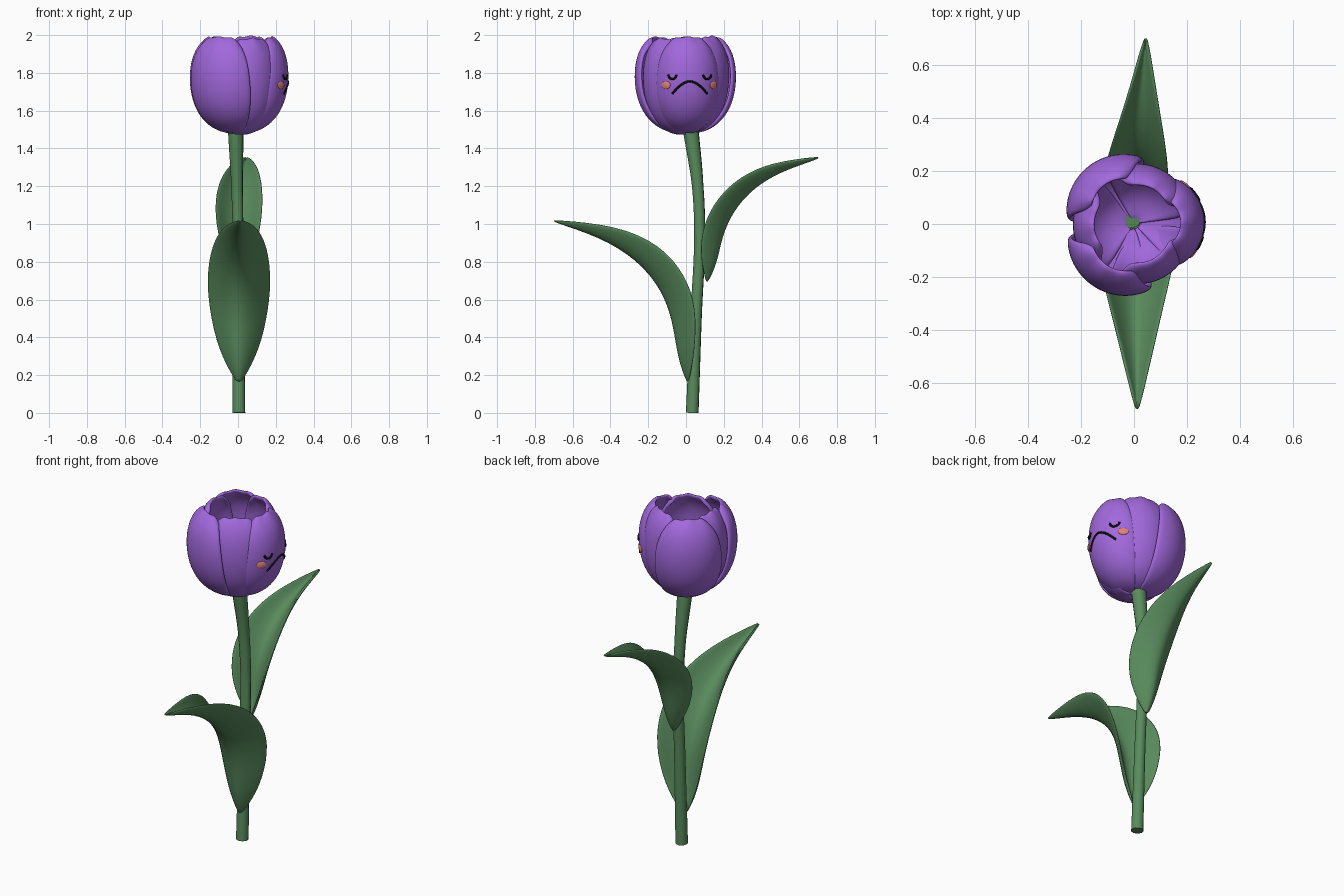
import bpy, math
from mathutils import Vector

if "Cube" in bpy.data.objects:
    bpy.data.objects.remove(bpy.data.objects["Cube"])


def material(name, rgb):
    m = bpy.data.materials.new(name)
    m.diffuse_color = (*rgb, 1)
    m.use_nodes = True
    m.node_tree.nodes["Principled BSDF"].inputs["Base Color"].default_value = m.diffuse_color
    return m


PURPLE = material("petal_purple", (0.36, 0.14, 0.72))
GREEN = material("leaf_green", (0.10, 0.26, 0.11))
BLACK = material("face_black", (0.005, 0.005, 0.005))
PINK = material("cheek_pink", (0.75, 0.22, 0.20))


def sheet(name, rows, mat, thickness, offset):
    """Smooth thickened surface lofted through rows of points."""
    n = len(rows[0])
    faces = [(i * n + j, i * n + j + 1, (i + 1) * n + j + 1, (i + 1) * n + j)
             for i in range(len(rows) - 1) for j in range(n - 1)]
    me = bpy.data.meshes.new(name)
    me.from_pydata([p for r in rows for p in r], [], faces)
    me.materials.append(mat)
    for p in me.polygons:
        p.use_smooth = True
    ob = bpy.data.objects.new(name, me)
    bpy.context.collection.objects.link(ob)
    sol = ob.modifiers.new("thickness", 'SOLIDIFY')
    sol.thickness, sol.offset = thickness, offset
    sub = ob.modifiers.new("smooth", 'SUBSURF')
    sub.levels = sub.render_levels = 2
    return ob


def tube(name, pts, radius, mat, scales=None):
    """Round tube along a smooth path, converted to a mesh."""
    cu = bpy.data.curves.new(name, 'CURVE')
    cu.dimensions = '3D'
    cu.bevel_depth, cu.bevel_resolution, cu.use_fill_caps = radius, 4, True
    sp = cu.splines.new('BEZIER')
    sp.bezier_points.add(len(pts) - 1)
    for i, (b, p) in enumerate(zip(sp.bezier_points, pts)):
        b.co = p
        b.handle_left_type = b.handle_right_type = 'AUTO'
        b.radius = scales[i] if scales else 1
    cu.materials.append(mat)
    ob = bpy.data.objects.new(name, cu)
    bpy.context.collection.objects.link(ob)
    bpy.ops.object.select_all(action='DESELECT')
    ob.select_set(True)
    bpy.context.view_layer.objects.active = ob
    bpy.ops.object.convert(target='MESH')
    bpy.ops.object.shade_smooth_by_angle()
    return bpy.context.object


# Stem
tube("stem", [(0.005, 0.033, 0), (0.003, 0.053, 0.5), (0, 0.072, 0.95),
              (-0.005, 0.062, 1.2), (-0.012, 0.025, 1.5)],
     0.032, GREEN, [1.05, 0.95, 0.9, 0.95, 1.3])


# Leaves: keel curve and rim curve in the y-z plane, plus half width
def leaf(name, keel, rim, width, centre):
    us = [-1, -0.7, -0.35, 0, 0.35, 0.7, 1]
    rows = []
    for k, r, w, c in zip(keel, rim, width, centre):
        rows.append([(c + w * u, k[0] + (r[0] - k[0]) * abs(u) ** 1.6,
                      k[1] + (r[1] - k[1]) * abs(u) ** 1.6) for u in us])
    return sheet(name, rows, GREEN, 0.014, 0)


leaf("lower_leaf",
     [(0.01, 0.16), (-0.045, 0.29), (-0.07, 0.48), (-0.13, 0.65),
      (-0.26, 0.81), (-0.46, 0.935), (-0.71, 1.018)],
     [(0.015, 0.165), (0.05, 0.33), (0.058, 0.56), (0.0, 0.73),
      (-0.13, 0.89), (-0.36, 0.995), (-0.71, 1.022)],
     [0.012, 0.11, 0.16, 0.172, 0.148, 0.088, 0.004],
     [0.005, 0.005, 0.005, 0.005, 0.007, 0.01, 0.012])
leaf("upper_leaf",
     [(0.11, 0.69), (0.165, 0.79), (0.19, 0.93), (0.25, 1.07),
      (0.36, 1.195), (0.51, 1.285), (0.71, 1.352)],
     [(0.105, 0.695), (0.07, 0.85), (0.09, 1.0), (0.16, 1.135),
      (0.28, 1.25), (0.45, 1.328), (0.71, 1.357)],
     [0.01, 0.085, 0.12, 0.128, 0.108, 0.062, 0.004],
     [0.005, 0.003, 0.003, 0.005, 0.015, 0.03, 0.045])


# Petals: radius, height and half angle from base to tip
PROFILE = [(0.02, 1.475, 52), (0.12, 1.49, 52), (0.205, 1.55, 52),
           (0.258, 1.64, 51), (0.28, 1.75, 49), (0.275, 1.86, 46),
           (0.245, 1.945, 42), (0.19, 2.0, 35)]


def petal(name, azimuth, scale, spread, bow, lift):
    rows = []
    for i, (r, z, half) in enumerate(PROFILE):
        t = i / (len(PROFILE) - 1)
        row = []
        for j in range(11):
            u = j / 5 - 1
            a = math.radians(azimuth + half * spread * u)
            rr = r * scale * (1 - bow * u * u)
            wave = t ** 4 * (-0.035 * u ** 4 + 0.006 * math.cos(u * 9))
            row.append((rr * math.cos(a), rr * math.sin(a), z + lift + wave))
        rows.append(row)
    return sheet(name, rows, PURPLE, 0.024, -1)


face_petal = petal("outer_petal_face", 3, 0.97, 1.0, 0.15, 0)
petal("outer_petal_back", 129, 1.01, 0.98, 0.09, 0)
petal("outer_petal_front", 238, 1.02, 0.98, 0.09, 0)
for n, az in enumerate((64, 183, 300)):
    petal(f"inner_petal_{n + 1}", az, 0.84, 1.1, 0.06, 0.004 - 0.006 * n)

# Face, projected onto the right-hand petal
bpy.context.view_layer.update()
target = face_petal.evaluated_get(bpy.context.evaluated_depsgraph_get())
HITS = {}


def on_petal(y, z):
    hit, loc, nor, _ = target.ray_cast(Vector((1, y, z)), Vector((-1, 0, 0)))
    return (loc.copy(), nor.copy()) if hit else (Vector((0.25, y, z)), Vector((1, 0, 0)))


MID = 0.02
mouth_yz = [(MID + 0.092 * s, 1.755 - 0.065 * abs(s) ** 1.8)
            for s in (-1, -0.75, -0.5, -0.25, 0, 0.25, 0.5, 0.75, 1)]
eye_yz = [(-0.022, 1.79), (-0.015, 1.775), (0, 1.767), (0.015, 1.775), (0.022, 1.79)]
cheeks, lines = [], [("mouth", mouth_yz)]
for side, s in (("left", -1), ("right", 1)):
    lines.append((side + "_eye", [(MID + s * 0.092 + y, z) for y, z in eye_yz]))
    cheeks.append((side + "_cheek", on_petal(MID + s * 0.126, 1.735)))
paths = [(name, [on_petal(*p)[0] for p in yz]) for name, yz in lines]
for name, pts in paths:
    tube(name, pts, 0.006, BLACK)

# Cheeks: flattened balls lying on the petal
for name, (loc, nor) in cheeks:
    bpy.ops.mesh.primitive_uv_sphere_add(segments=24, ring_count=12, radius=1, location=loc)
    ob = bpy.context.object
    ob.name = name
    ob.scale = (0.007, 0.029, 0.021)
    ob.rotation_euler = (0, 0, math.atan2(nor.y, nor.x))
    ob.data.materials.append(PINK)
    bpy.ops.object.shade_smooth()
